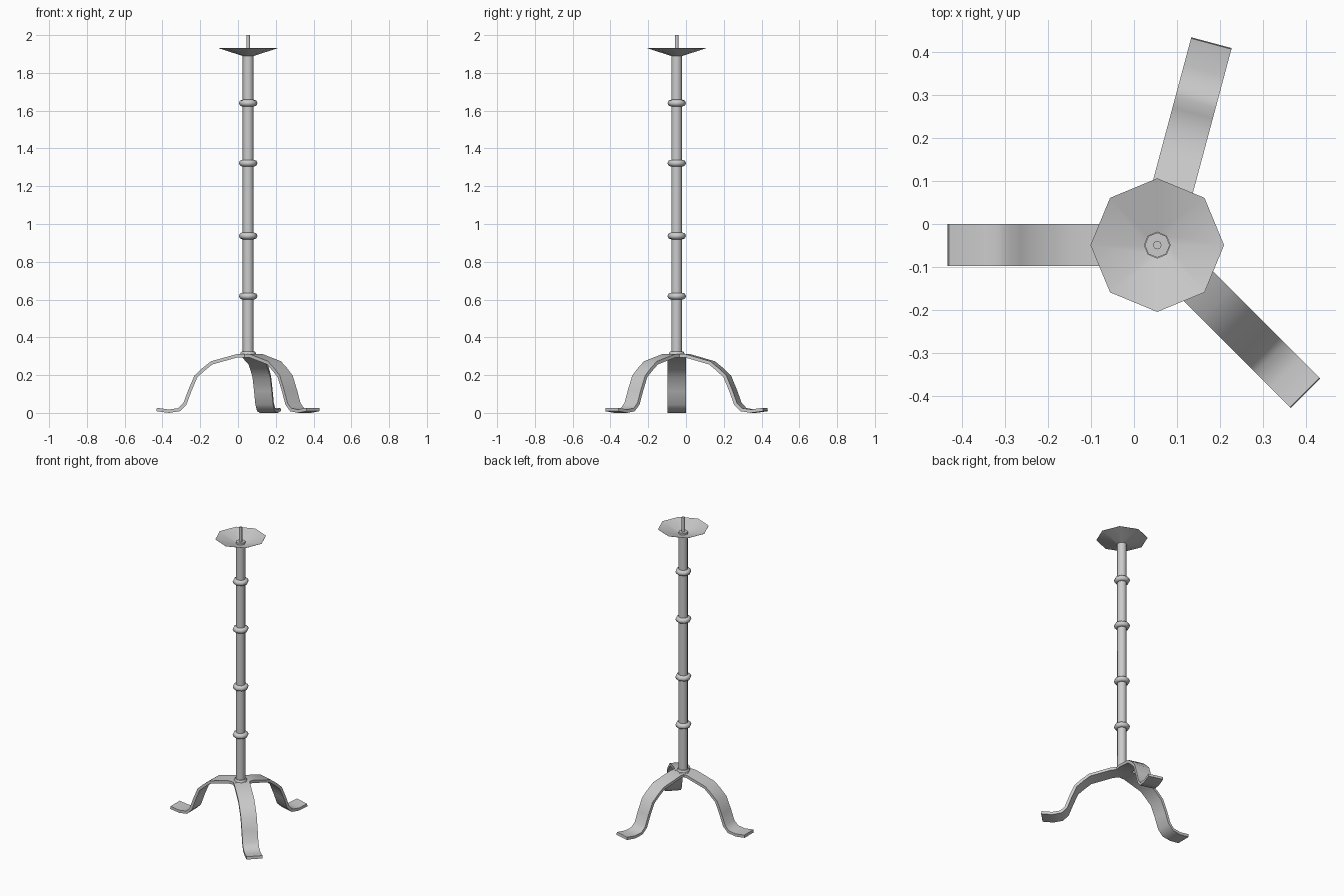
import bpy, bmesh, math
from mathutils import Vector, Matrix

if "Cube" in bpy.data.objects:
    bpy.data.objects.remove(bpy.data.objects["Cube"])

AXIS = Vector((0.054, -0.049, 0))
SIDES = 8


def finish(name, bm, angle):
    bmesh.ops.recalc_face_normals(bm, faces=bm.faces)
    mesh = bpy.data.meshes.new(name)
    bm.to_mesh(mesh)
    bm.free()
    ob = bpy.data.objects.new(name, mesh)
    bpy.context.collection.objects.link(ob)
    bpy.ops.object.select_all(action='DESELECT')
    ob.select_set(True)
    bpy.context.view_layer.objects.active = ob
    bpy.ops.object.shade_smooth_by_angle(angle=math.radians(angle))
    return ob


def lathe(name, profile, closed=False, sides=SIDES, angle=50):
    """Turn (radius, z) points around the stand's axis."""
    bm = bmesh.new()
    rings = [[bm.verts.new(AXIS + Vector((r * math.cos(a), r * math.sin(a), z)))
              for a in (math.tau * i / sides for i in range(sides))]
             for r, z in profile]
    pairs = list(zip(rings, rings[1:] + rings[:1]))
    for lo, hi in pairs if closed else pairs[:-1]:
        for i in range(sides):
            j = (i + 1) % sides
            bm.faces.new((lo[i], lo[j], hi[j], hi[i]))
    if not closed:
        bm.faces.new(rings[0])
        bm.faces.new(rings[-1])
    return finish(name, bm, angle)


# Bent flat-bar legs: centre line as (distance from axis, height)
PATH = [(0, 0.304), (0.06, 0.302), (0.193, 0.265), (0.237, 0.23), (0.277, 0.193),
        (0.309, 0.118), (0.335, 0.048), (0.366, 0.017), (0.42, 0.009), (0.485, 0.018)]
WIDTH, THICK = 0.097, 0.018


def leg(name, degrees):
    pts = [Vector((r, 0, z)) for r, z in PATH]
    top, bottom = [], []
    for i, p in enumerate(pts):
        t = (pts[min(i + 1, len(pts) - 1)] - pts[max(i - 1, 0)]).normalized()
        n = Vector((-t.z, 0, t.x)) * THICK / 2
        top.append(p + n)
        bottom.append(p - n)
    turn = Matrix.Translation(AXIS) @ Matrix.Rotation(math.radians(degrees), 4, 'Z')
    bm = bmesh.new()
    rings = []
    for a, b in zip(top, bottom):
        b.z = max(b.z, 0)
        side = Vector((0, WIDTH / 2, 0))
        rings.append([bm.verts.new(turn @ v) for v in (a - side, a + side, b + side, b - side)])
    for r0, r1 in zip(rings, rings[1:]):
        for i in range(4):
            j = (i + 1) % 4
            bm.faces.new((r0[i], r0[j], r1[j], r1[i]))
    bm.faces.new(rings[0])
    bm.faces.new(rings[-1])
    finish(name, bm, 50)


leg("left_leg", 180)
leg("back_leg", 75)
leg("front_right_leg", -45)

# Pole and its foot collar
lathe("pole", [(0.029, 0.30), (0.029, 1.905)])
lathe("foot_collar", [(0.04, 0.305), (0.04, 0.318), (0.034, 0.325)])

# Rounded decorative rings
for k, z in enumerate((0.618, 0.937, 1.322, 1.64)):
    lathe(f"pole_ring_{k + 1}",
          [(0.031 + 0.018 * math.cos(a), z + 0.018 * math.sin(a))
           for a in (math.tau * i / 8 for i in range(8))], closed=True)

# Shallow open drip dish and candle spike
lathe("drip_dish", [(0.03, 1.89), (0.155, 1.93), (0.155, 1.931), (0.03, 1.894)], closed=True, angle=30)
lathe("candle_spike", [(0.01, 1.89), (0.01, 2.0)])
